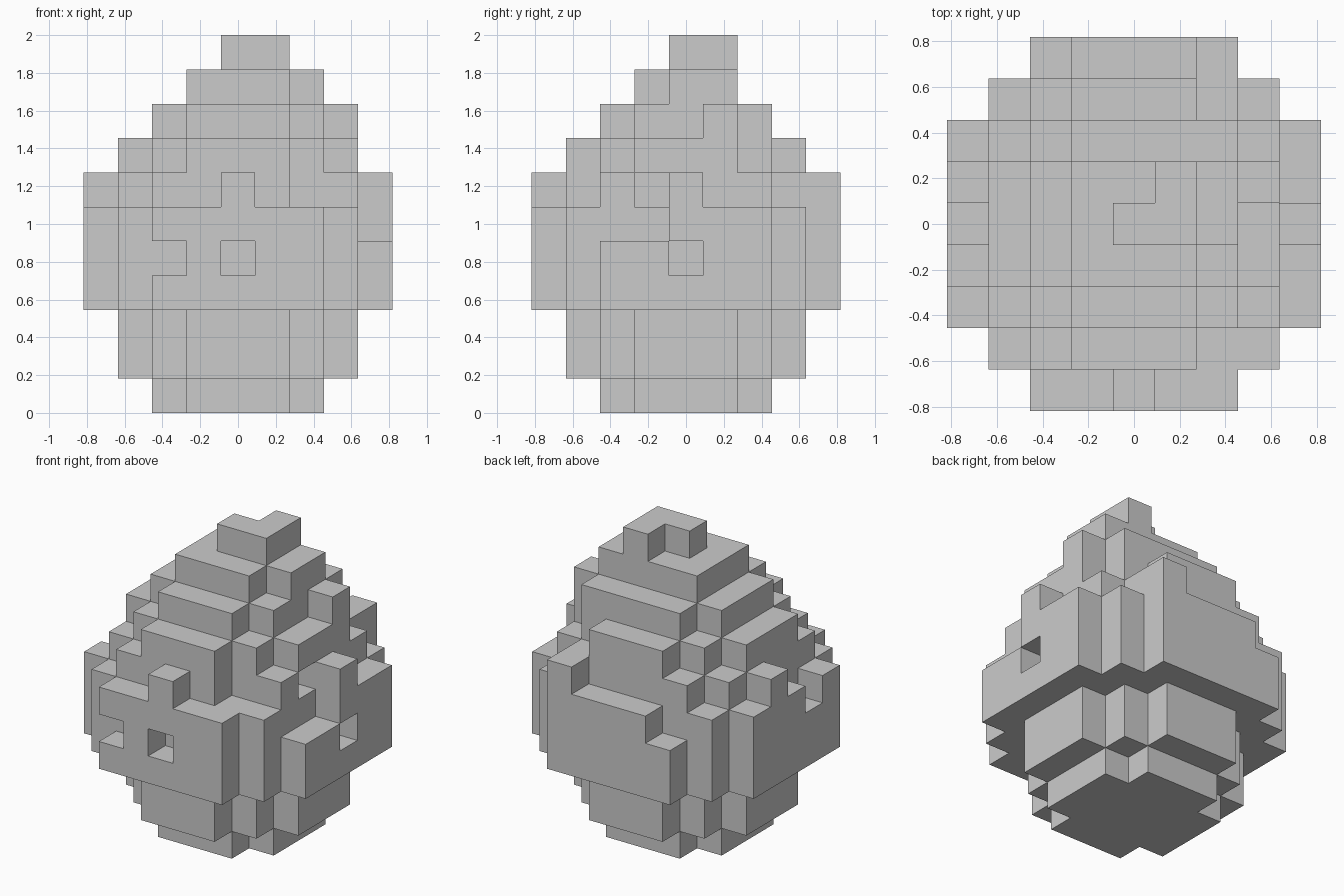
import bpy
import bmesh
from mathutils import Vector

if "Cube" in bpy.data.objects:
    bpy.data.objects.remove(bpy.data.objects["Cube"])

U = 2 / 11  # one block; the model is 11 blocks tall

# One entry per course, bottom to top:
# (reach, corner limit on |x|+|y|, extra blocks, missing blocks)
COURSES = [
    (2, 3, [], []),                                             # foot
    (3, 4, [], []),                                             # lower body
    (3, 4, [], []),
    (4, 6, [], []),                                             # belly
    (4, 6, [], [(-2, -4), (0, -4), (4, 0)]),
    (4, 6, [], [(4, -1), (4, -2), (-4, -1), (-2, 4)]),
    (3, 5, [(0, -4), (4, 0), (-4, 1), (2, 4)], [(2, -3), (3, -1)]),
    (3, 4, [], []),                                             # shoulders
    (2, 3, [(2, 2), (3, 1)], []),
    (1, 2, [(2, 0), (2, 1)], []),                               # crown
    (0, 0, [(1, 0), (1, 1)], []),                               # tip
]


def course_cells(reach, limit, extra, missing):
    span = range(-reach, reach + 1)
    cells = {(x, y) for x in span for y in span if abs(x) + abs(y) <= limit}
    return (cells | set(extra)) - set(missing)


def build_blocks(name, cells):
    """Make one mesh from the exposed block sides only."""
    bm = bmesh.new()
    verts = {}

    def vert(p):
        key = tuple(round(c * 2) for c in p)
        if key not in verts:
            verts[key] = bm.verts.new(p * U)
        return verts[key]

    for cell in cells:
        centre = Vector(cell) + Vector((0, 0, 0.5))
        for axis in range(3):
            for sign in (-1, 1):
                n = Vector((0, 0, 0))
                n[axis] = sign
                if tuple(int(c + d) for c, d in zip(cell, n)) in cells:
                    continue
                a = Vector((0, 0, 0))
                a[(axis + 1) % 3] = 0.5
                b = n.cross(a)
                mid = centre + n * 0.5
                bm.faces.new([vert(mid + o) for o in (-a - b, a - b, a + b, b - a)])
    mesh = bpy.data.meshes.new(name)
    bm.to_mesh(mesh)
    bm.free()
    obj = bpy.data.objects.new(name, mesh)
    bpy.context.collection.objects.link(obj)
    return obj


# Stack all courses into the solid blocky body
cells = {(x, y, z) for z, c in enumerate(COURSES) for x, y in course_cells(*c)}
build_blocks("blocky_egg", cells)
